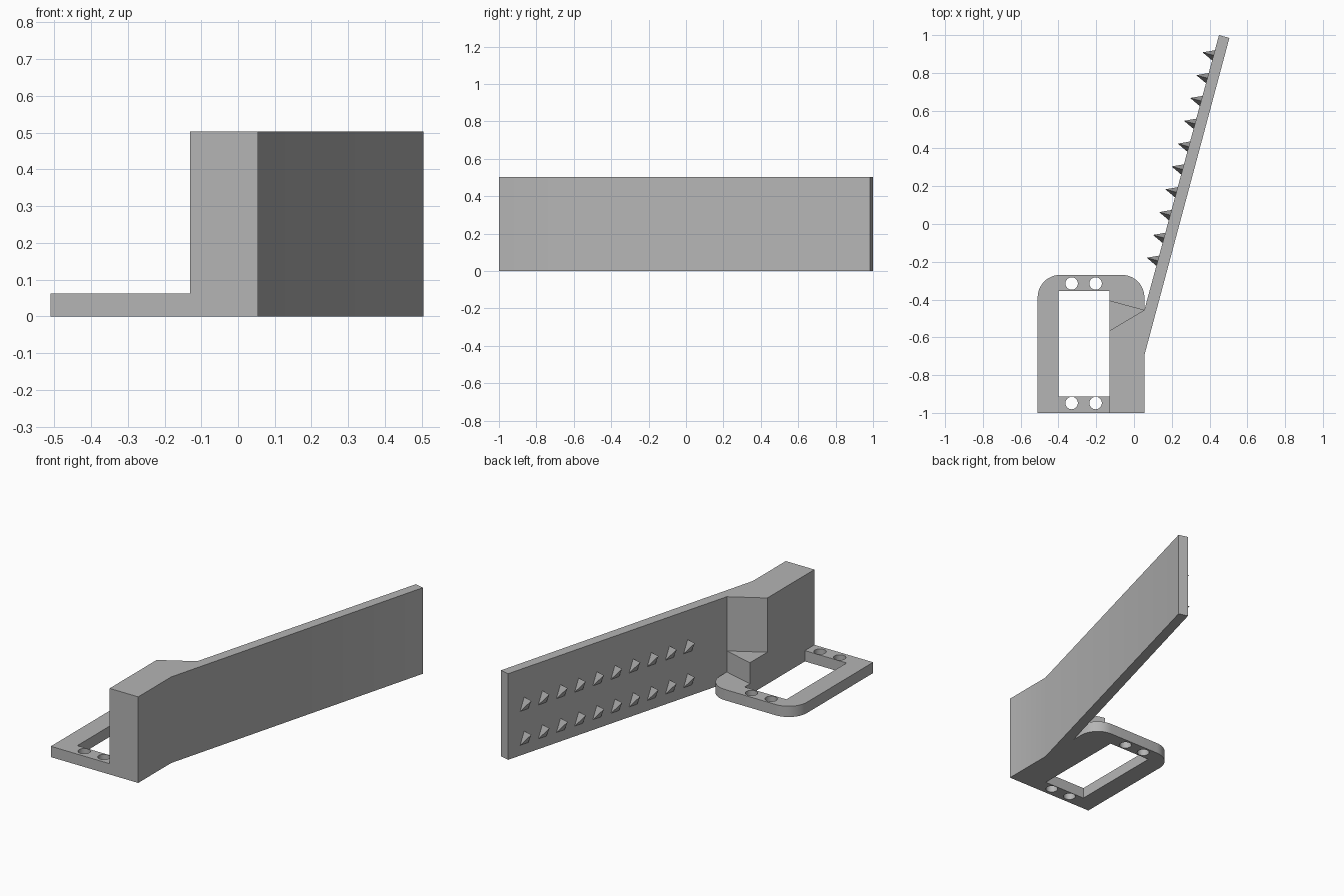
import bpy, bmesh
from math import cos, sin, pi, radians
from mathutils import Vector

if "Cube" in bpy.data.objects:
    bpy.data.objects.remove(bpy.data.objects["Cube"], do_unlink=True)

grey = bpy.data.materials.new("plain grey")
grey.use_nodes = True
grey.diffuse_color = (0.46, 0.46, 0.46, 1)
grey.node_tree.nodes["Principled BSDF"].inputs["Base Color"].default_value = (0.46, 0.46, 0.46, 1)


def arc(cx, cy, r, start, end, n):
    return [(cx + r * cos(radians(start + (end - start) * i / n)),
             cy + r * sin(radians(start + (end - start) * i / n))) for i in range(n + 1)]


def extrude_outline(name, height, *loops):
    """Fill a flat outline (further loops are holes) and give it height."""
    curve = bpy.data.curves.new(name, "CURVE")
    curve.dimensions = "2D"
    curve.fill_mode = "BOTH"
    curve.extrude = height / 2
    for loop in loops:
        spline = curve.splines.new("POLY")
        spline.points.add(len(loop) - 1)
        for point, (x, y) in zip(spline.points, loop):
            point.co = (x, y, 0, 1)
        spline.use_cyclic_u = True
    temp = bpy.data.objects.new(name, curve)
    bpy.context.collection.objects.link(temp)
    mesh = bpy.data.meshes.new_from_object(temp.evaluated_get(bpy.context.evaluated_depsgraph_get()))
    bpy.data.objects.remove(temp, do_unlink=True)
    bm = bmesh.new()
    bm.from_mesh(mesh)
    bmesh.ops.remove_doubles(bm, verts=bm.verts, dist=0.0005)
    bmesh.ops.translate(bm, verts=bm.verts, vec=(0, 0, height / 2))
    return finish(name, bm, mesh)


def finish(name, bm, mesh=None):
    mesh = mesh or bpy.data.meshes.new(name)
    bmesh.ops.recalc_face_normals(bm, faces=bm.faces)
    bm.to_mesh(mesh)
    bm.free()
    mesh.name = name
    mesh.materials.clear()
    mesh.materials.append(grey)
    obj = bpy.data.objects.new(name, mesh)
    bpy.context.collection.objects.link(obj)
    bpy.ops.object.select_all(action="DESELECT")
    obj.select_set(True)
    bpy.context.view_layer.objects.active = obj
    bpy.ops.object.shade_smooth_by_angle(angle=radians(30))
    return obj


# Main corners shared by the parts
left, inner, right = -0.51, -0.13, 0.055
root = (right, -0.455)
brace_front, brace_back = (inner, -0.565), (inner, -0.405)
arm_tip = (0.45, 1.0)

# Mounting frame with rounded back corners and screw holes
r = 0.118
frame = [(inner, -1), (left, -1)]
frame += arc(left + r, -0.27 - r, r, 180, 90, 12) + arc(right - r, -0.27 - r, r, 90, 0, 12)
frame += [root, brace_back, (inner, -0.355), (-0.40, -0.355), (-0.40, -0.912), (inner, -0.912)]
holes = [arc(x, y, 0.033, 0, 345, 23) for x in (-0.33, -0.203) for y in (-0.315, -0.948)]
extrude_outline("mounting_frame", 0.063, frame, *holes)

# Thick block running into the long slanted arm
extrude_outline("arm", 0.503, [(inner, -1), (right, -1), (right, -0.695), (0.505, 0.985),
                               arm_tip, root, brace_front])

# Low brace in the corner
extrude_outline("brace", 0.186, [brace_front, root, brace_back])

# Two rows of three-sided spikes along the arm
along = (Vector(arm_tip) - Vector(root)).normalized().to_3d()
out = Vector((-along.y, along.x, 0))
up = Vector((0, 0, 1))
bm = bmesh.new()
for z in (0.135, 0.333):
    for i in range(10):
        base = Vector((*root, z)) + along * (0.27 + 0.1252 * i)
        low = base - up * 0.075
        a, b, c, tip = [bm.verts.new(p) for p in (
            base, low + along * 0.028, low - along * 0.028, base + out * 0.06)]
        for face in ((a, b, c), (a, b, tip), (b, c, tip), (c, a, tip)):
            bm.faces.new(face)
finish("spikes", bm)
